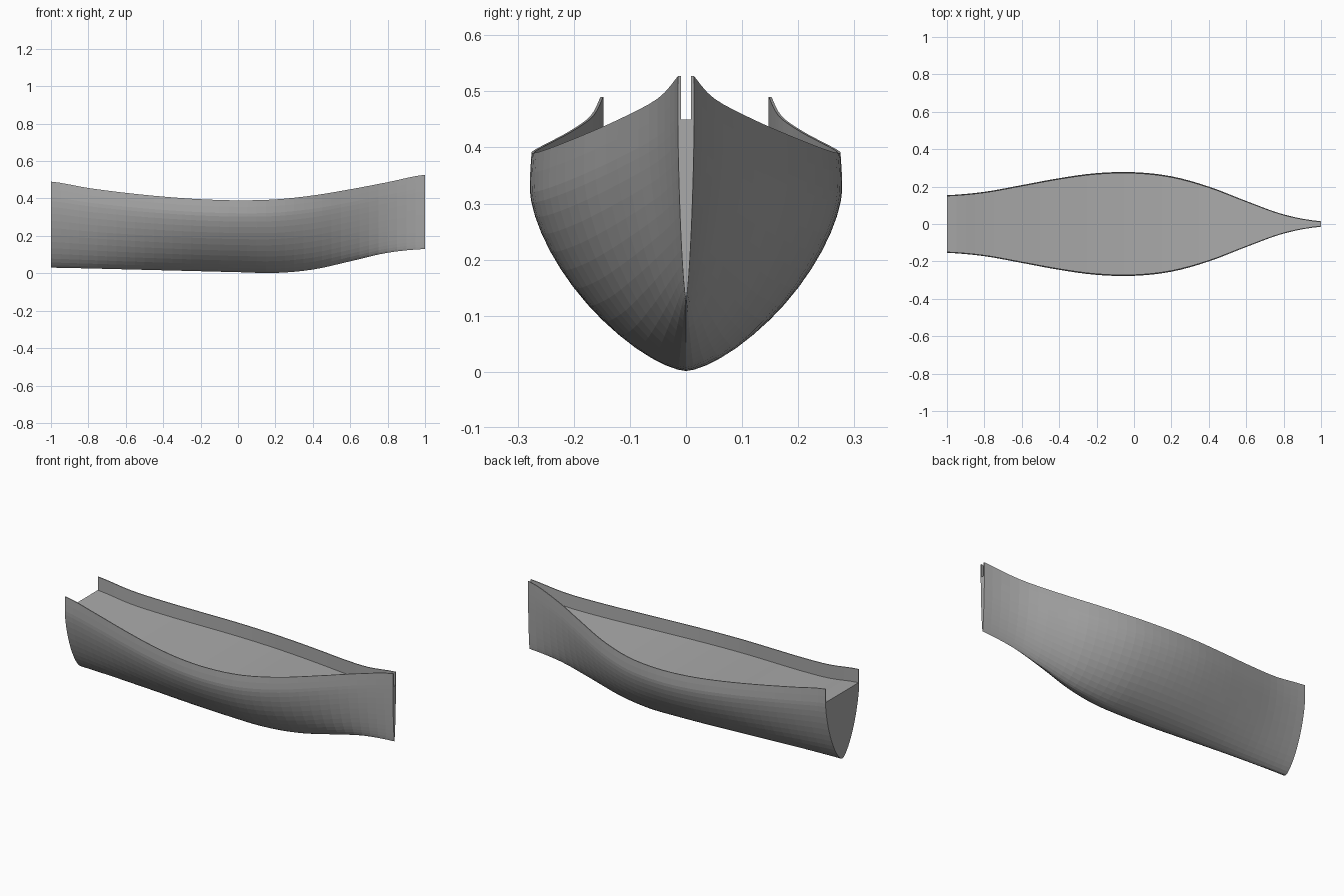
import bpy
import bmesh
import math

STATIONS = 40
ROWS = 14
RAIL_WIDTH = 0.005
DECK_DROP = 0.077

# Hull lines, evenly spaced from stern to bow
HALF_BEAM = [.154, .172, .208, .245, .272, .277, .255, .2, .123, .051, .0145]
SHEER = [.49, .456, .43, .41, .396, .39, .395, .416, .449, .487, .527]
KEEL = [.03, .026, .021, .016, .011, .006, .002, .02, .064, .11, .13]


def sample(values, t):
    """Smooth interpolation through evenly spaced values, t in 0..1."""
    last = len(values) - 1
    i = min(int(t * last), last - 1)
    f = t * last - i
    b, c = values[i], values[i + 1]
    a = values[i - 1] if i > 0 else b
    d = values[i + 2] if i + 2 <= last else c
    m, n = (c - a) / 2, (d - b) / 2
    return (b + m * f + (3 * (c - b) - 2 * m - n) * f ** 2
            + (2 * (b - c) + m + n) * f ** 3)


def half_section():
    """Unit half section from keel to sheer, as (breadth, height)."""
    power, widest = 2 / 1.53, 0.82
    points = []
    for i in range(ROWS + 1):
        a = math.pi / 2 * i / ROWS
        points.append((math.sin(a) ** power,
                       widest * (1 - max(math.cos(a), 0) ** power)))
    return points + [(0.998, 0.91), (0.99, 1.0)]


def station_ring(t, section):
    """Closed outline: outer skin, rail tops, inner walls and deck."""
    x = 2 * t - 1
    beam, top, keel = (sample(v, t) for v in (HALF_BEAM, SHEER, KEEL))
    outer = [(beam * b, keel + (top - keel) * h) for b, h in section]
    inner_y = outer[-1][0] - RAIL_WIDTH
    side = outer + [(inner_y, top), (inner_y, top - DECK_DROP)]
    mirrored = [(-y, z) for y, z in reversed(side[1:])]
    return [(x, y, z) for y, z in side + mirrored]


# Colour
grey = bpy.data.materials.new("hull grey")
grey.use_nodes = True
grey.diffuse_color = (0.4, 0.4, 0.4, 1)
grey.node_tree.nodes["Principled BSDF"].inputs["Base Color"].default_value = (0.4, 0.4, 0.4, 1)

cube = bpy.data.objects.get("Cube")
if cube:
    bpy.data.objects.remove(cube, do_unlink=True)

# Hull lofted through all stations
bm = bmesh.new()
section = half_section()
rings = [[bm.verts.new(p) for p in station_ring(i / STATIONS, section)]
         for i in range(STATIONS + 1)]
for r, s in zip(rings, rings[1:]):
    for j in range(len(r)):
        k = (j + 1) % len(r)
        bm.faces.new((r[j], r[k], s[k], s[j]))

# Flat transom and stem
bm.faces.new(rings[0])
bm.faces.new(rings[-1])
bmesh.ops.recalc_face_normals(bm, faces=bm.faces)

mesh = bpy.data.meshes.new("boat_hull")
bm.to_mesh(mesh)
bm.free()
mesh.materials.append(grey)
hull = bpy.data.objects.new("boat_hull", mesh)
bpy.context.collection.objects.link(hull)
